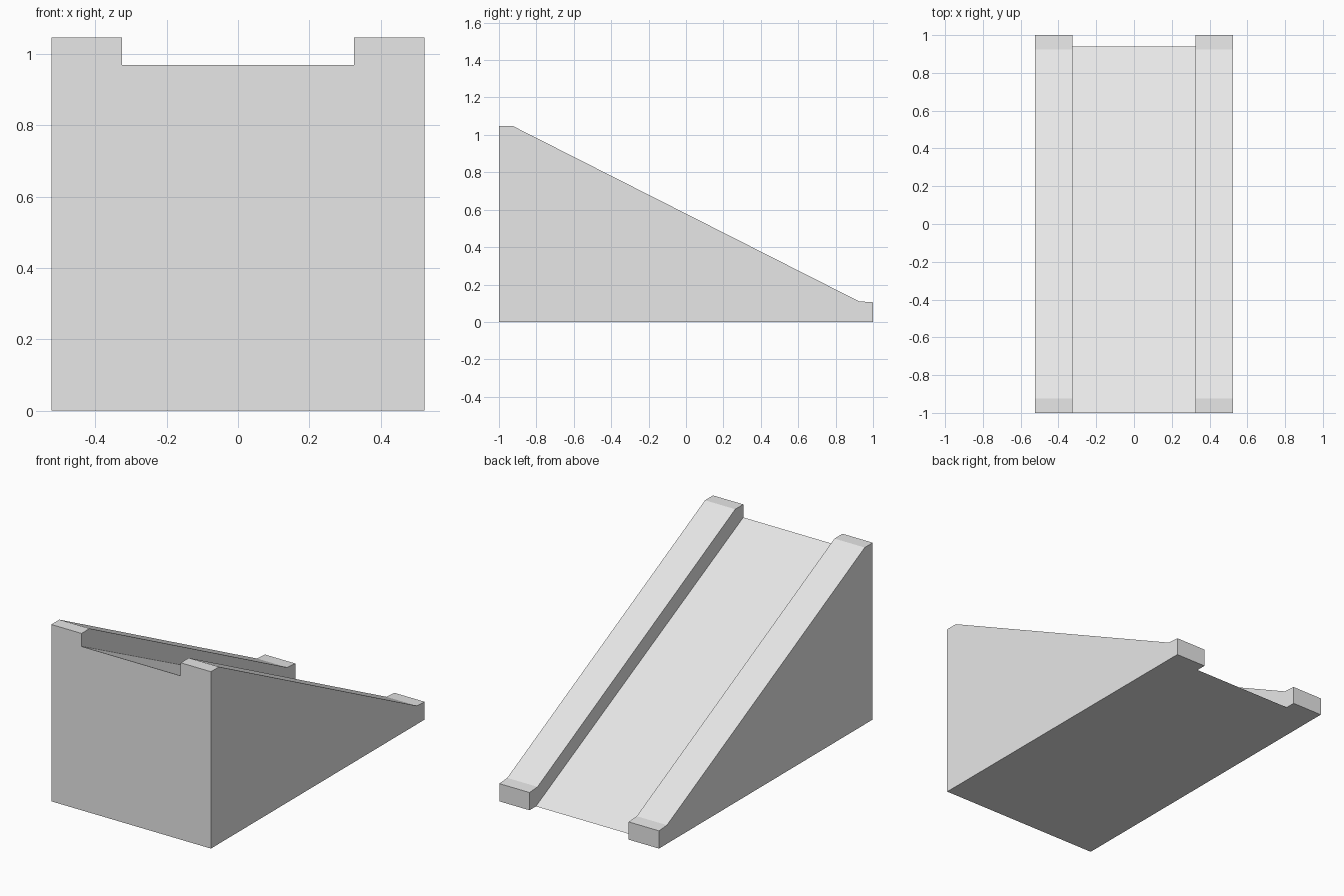
import bpy
import bmesh

cube = bpy.data.objects.get("Cube")
if cube:
    bpy.data.objects.remove(cube, do_unlink=True)

grey = bpy.data.materials.new("light_grey")
grey.use_nodes = True
colour = (0.8, 0.8, 0.8, 1)
grey.diffuse_color = colour
grey.node_tree.nodes["Principled BSDF"].inputs["Base Color"].default_value = colour


def extrude_profile(name, profile, half_width):
    """Extrude a side profile of (y, z) points evenly across x."""
    bm = bmesh.new()
    face = bm.faces.new([bm.verts.new((-half_width, y, z)) for y, z in profile])
    result = bmesh.ops.extrude_face_region(bm, geom=[face])
    verts = [v for v in result["geom"] if isinstance(v, bmesh.types.BMVert)]
    bmesh.ops.translate(bm, verts=verts, vec=(2 * half_width, 0, 0))
    bmesh.ops.recalc_face_normals(bm, faces=bm.faces)
    mesh = bpy.data.meshes.new(name)
    bm.to_mesh(mesh)
    bm.free()
    mesh.materials.append(grey)
    obj = bpy.data.objects.new(name, mesh)
    bpy.context.collection.objects.link(obj)
    return obj


# Wedge body, with the side rails' outline and their flat ends
ramp = extrude_profile("ramp_with_side_rails", [
    (-1, 0), (1, 0), (1, 0.105), (0.925, 0.11), (-0.925, 1.047), (-1, 1.047)], 0.523)

# Channel that leaves the sunken sliding surface between the rails
channel = extrude_profile("channel_cutter", [
    (-1.2, 1.07), (1.14, -0.1), (1.2, -0.1), (1.2, 1.3), (-1.2, 1.3)], 0.325)
channel.hide_render = True
channel.hide_viewport = True

cut = ramp.modifiers.new("channel", 'BOOLEAN')
cut.operation = 'DIFFERENCE'
cut.solver = 'EXACT'
cut.object = channel

# Apply the cut and drop the helper
bpy.context.view_layer.update()
evaluated = ramp.evaluated_get(bpy.context.evaluated_depsgraph_get())
finished = bpy.data.meshes.new_from_object(evaluated)
ramp.modifiers.clear()
ramp.data = finished
bpy.data.objects.remove(channel, do_unlink=True)
